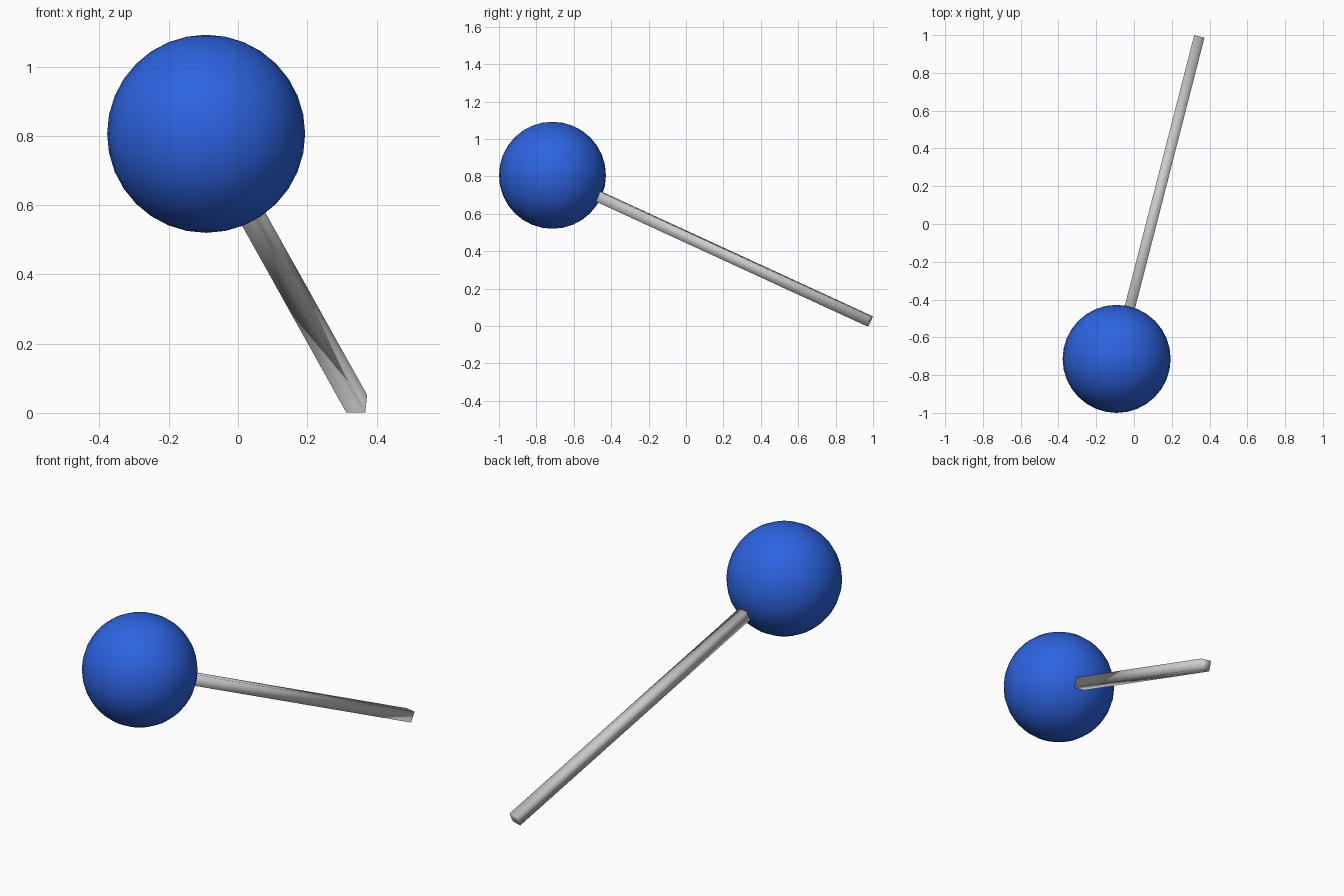
import bpy
from mathutils import Vector, Matrix

if "Cube" in bpy.data.objects:
    bpy.data.objects.remove(bpy.data.objects["Cube"])

HEAD = Vector((-0.092, -0.714, 0.806))   # centre of the ball
TIP = Vector((0.343, 0.982, 0.026))      # centre of the free rod end
RADIUS = 0.286
SIDE = 0.056

# axes of the rod: along, horizontal across, and up across
along = (TIP - HEAD).normalized()
across = along.cross(Vector((0, 0, 1))).normalized()
up = across.cross(along)
turn = Matrix((across, up, -along)).transposed().to_4x4()

# blue ball head
bpy.ops.mesh.primitive_uv_sphere_add(segments=32, ring_count=16, radius=RADIUS, location=HEAD)
head = bpy.context.object
head.name = "ball_head"
bpy.ops.object.shade_smooth()
blue = bpy.data.materials.new("blue")
blue.diffuse_color = (0.026, 0.127, 0.75, 1)
blue.use_nodes = True
blue.node_tree.nodes["Principled BSDF"].inputs["Base Color"].default_value = blue.diffuse_color
head.data.materials.append(blue)

# square rod, its hidden end set into the ball, softly shaded across its edges
start = HEAD + along * (RADIUS - 0.04)
bpy.ops.mesh.primitive_cube_add(size=1)
rod = bpy.context.object
rod.name = "rod"
rod.data.transform(Matrix.Diagonal((SIDE, SIDE, (TIP - start).length, 1)))
rod.matrix_world = Matrix.Translation((start + TIP) / 2) @ turn
bpy.ops.object.shade_smooth()
